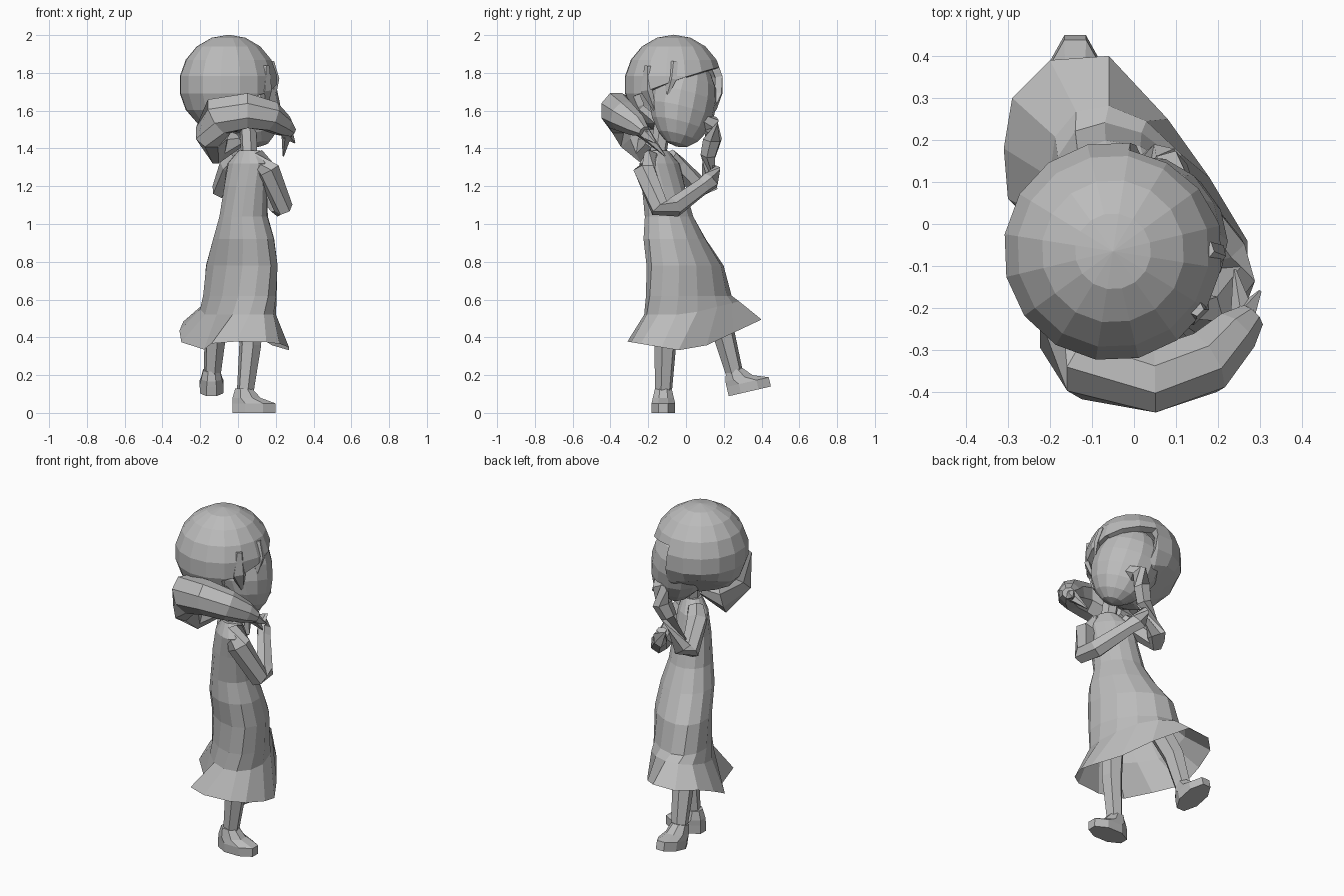
import bpy, bmesh, math
from mathutils import Vector, Matrix

cube = bpy.data.objects.get("Cube")
if cube:
    bpy.data.objects.remove(cube, do_unlink=True)

GREY = (0.5, 0.5, 0.5, 1)
mat = bpy.data.materials.new("plain_grey")
mat.use_nodes = True
mat.diffuse_color = GREY
mat.node_tree.nodes["Principled BSDF"].inputs["Base Color"].default_value = GREY


def finish(name, bm, matrix=Matrix()):
    bmesh.ops.recalc_face_normals(bm, faces=bm.faces)
    mesh = bpy.data.meshes.new(name)
    bm.to_mesh(mesh)
    bm.free()
    mesh.transform(matrix)
    mesh.materials.append(mat)
    obj = bpy.data.objects.new(name, mesh)
    bpy.context.collection.objects.link(obj)
    return obj


def skin(name, rings, caps=(True, True), matrix=Matrix()):
    """Bridge equal-sized rings of points."""
    bm = bmesh.new()
    rows = [[bm.verts.new(p) for p in ring] for ring in rings]
    n = len(rows[0])
    for a, b in zip(rows, rows[1:]):
        for i in range(n):
            j = (i + 1) % n
            bm.faces.new((a[i], a[j], b[j], b[i]))
    for use, row in zip(caps, (rows[0], rows[-1])):
        if use:
            bm.faces.new(row)
    return finish(name, bm, matrix)


def ellipse(z, cx, cy, a, b, yaw=0, n=14, start=0):
    rot = Matrix.Rotation(math.radians(yaw), 3, 'Z')
    return [Vector((cx, cy, z)) + rot @ Vector((a * math.cos(t), b * math.sin(t), 0))
            for t in (2 * math.pi * (i + start) / n for i in range(n))]


def tube(name, path, n=6):
    """Round limb: path of (x, y, z, half width, half thickness)."""
    pts = [Vector(p[:3]) for p in path]
    rings = []
    for i, p in enumerate(path):
        d = (pts[min(i + 1, len(pts) - 1)] - pts[max(i - 1, 0)]).normalized()
        ref = Vector((0, 0, 1)) if abs(d.z) < 0.85 else Vector((1, 1, 0)).normalized()
        u = d.cross(ref).normalized()
        v = u.cross(d)
        rings.append([pts[i] + u * p[4] * math.cos(t) + v * p[3] * math.sin(t)
                      for t in (2 * math.pi * (k + 0.5) / n for k in range(n))])
    return skin(name, rings)


# Dress: flared, open at the bottom, hem swept towards the raised leg
hem = [(-0.2, 0.39), (-0.29, 0.3), (-0.31, 0.18), (-0.3, 0.06), (-0.18, -0.06), (-0.14, -0.25),
       (-0.01, -0.31), (0.15, -0.29), (0.22, -0.24), (0.27, -0.13), (0.27, -0.04), (0.18, 0.11),
       (0.08, 0.25), (-0.06, 0.4)]
rings = [[Vector((x, y, 0.325 + 0.47 * max(0, y - 0.04) + 0.17 * max(0, -y)
                  + 0.4 * max(0, -x - 0.2))) for x, y in hem],
         ellipse(0.52, 0.0, 0.03, 0.275, 0.17, 120),
         ellipse(0.62, 0.01, 0.015, 0.255, 0.16, 126),
         ellipse(0.78, 0.02, -0.005, 0.235, 0.155, 131),
         ellipse(0.92, 0.03, -0.06, 0.185, 0.145, 133),
         ellipse(1.04, 0.03, -0.09, 0.14, 0.12, 133),
         ellipse(1.2, 0.04, -0.12, 0.13, 0.1, 135),
         ellipse(1.32, 0.05, -0.14, 0.13, 0.08, 135),
         ellipse(1.39, 0.06, -0.15, 0.06, 0.05, 135)]
for p in rings[1]:
    p.z += 0.25 * max(0, p.y)
skin("dress", rings, (False, True))

# Neck
tube("neck", [(0.06, -0.15, 1.35, 0.045, 0.045), (0.05, -0.12, 1.56, 0.045, 0.045)])

# Arms: one bent across the chest, one raised to the cheek
tube("crossed_arm", [(0.1, -0.18, 1.36, 0.045, 0.045), (0.16, -0.22, 1.285, 0.065, 0.06),
                     (0.24, -0.14, 1.085, 0.055, 0.05), (0.22, -0.06, 1.09, 0.055, 0.05),
                     (0.11, 0.09, 1.2, 0.045, 0.04), (0.08, 0.13, 1.23, 0.055, 0.04),
                     (0.05, 0.16, 1.3, 0.03, 0.02)])
tube("raised_arm", [(0.0, -0.09, 1.36, 0.045, 0.045), (-0.04, -0.05, 1.31, 0.055, 0.06),
                    (-0.09, 0.09, 1.18, 0.05, 0.05), (-0.06, 0.12, 1.2, 0.055, 0.05),
                    (0.03, 0.12, 1.37, 0.045, 0.045), (0.06, 0.14, 1.45, 0.055, 0.05),
                    (0.08, 0.13, 1.53, 0.055, 0.05), (0.13, 0.06, 1.57, 0.03, 0.025)])

# Legs
tube("standing_leg", [(0.06, -0.1, 0.75, 0.07, 0.07), (0.065, -0.11, 0.36, 0.06, 0.06),
                      (0.035, -0.12, 0.08, 0.042, 0.045)])
tube("raised_leg", [(-0.04, 0.06, 0.75, 0.07, 0.07), (-0.12, 0.2, 0.42, 0.06, 0.06),
                    (-0.14, 0.27, 0.16, 0.042, 0.045)])

# Shoes, blunt at the toe, with the upper sloping down to it
shoe = [ellipse(z, x, 0, a, b, n=8, start=0.5)
        for z, x, a, b in ((0, 0.085, 0.124, 0.067), (0.05, 0.085, 0.124, 0.068),
                           (0.08, 0.045, 0.08, 0.06), (0.13, 0.03, 0.048, 0.048))]
skin("standing_shoe", shoe, matrix=Matrix.Translation((0, -0.12, 0)))
skin("raised_shoe", shoe, matrix=Matrix.Translation((-0.14, 0.255, 0.095))
     @ Matrix.Rotation(math.radians(90), 4, 'Z') @ Matrix.Rotation(math.radians(-13), 4, 'Y'))

# Head frame: local +x is where the face looks
YAW = Matrix.Rotation(math.radians(36), 4, 'Z')

# Face, tilted to one side, with a full jaw
bm = bmesh.new()
bmesh.ops.create_uvsphere(bm, u_segments=14, v_segments=9, radius=1)
for v in bm.verts:
    taper = 1 + 0.1 * min(0, v.co.z)
    v.co = (v.co.x * 0.165 * taper + 0.04 * max(0, -v.co.z), v.co.y * 0.19 * taper, v.co.z * 0.24)
finish("face", bm, Matrix.Translation((0.045, -0.02, 1.64)) @ YAW
       @ Matrix.Rotation(math.radians(-16), 4, 'X'))

# Hair cap: flattened underside on one side, a cut-out for the face, a sideways fringe
bm = bmesh.new()
bmesh.ops.create_uvsphere(bm, u_segments=16, v_segments=9, radius=0.265)
for v in bm.verts:
    v.co.z = max(v.co.z, -0.265 + 0.75 * max(0, v.co.y))
cuts = [((0.1, 0, 0), Vector((1, -0.5, 0.15)).normalized()),
        ((0.2, 0, 0.055), Vector((0.25, 0.25, -1)).normalized())]
for co, no in cuts:
    bmesh.ops.bisect_plane(bm, geom=bm.verts[:] + bm.edges[:] + bm.faces[:],
                           plane_co=co, plane_no=no)
gone = [f for f in bm.faces
        if all((f.calc_center_median() - Vector(co)).dot(no) > 0 for co, no in cuts)]
bmesh.ops.delete(bm, geom=gone, context='FACES')
HEAD = Matrix.Translation((-0.05, -0.065, 1.737)) @ YAW
hair = finish("hair_cap", bm, HEAD)
solid = hair.modifiers.new("thickness", 'SOLIDIFY')
solid.thickness = 0.04
solid.offset = -1

# Lock beside the face and point of the fringe, in the head frame
locks = {"fringe_point": [(0.175, -0.13, 0.12, 0.03, 0.02), (0.185, -0.155, 0.03, 0.04, 0.02),
                          (0.175, -0.175, -0.07, 0.004, 0.004)],
         "side_lock": [(0.08, -0.225, 0.1, 0.02, 0.02), (0.075, -0.235, -0.03, 0.045, 0.02),
                       (0.1, -0.19, -0.15, 0.005, 0.005)]}
for name, path in locks.items():
    tube(name, [(*(HEAD @ Vector(p[:3])), *p[3:]) for p in path], 5)

# Swinging ponytail with split ends
tube("ponytail", [(0.0, -0.17, 1.44, 0.04, 0.05), (-0.1, -0.2, 1.41, 0.1, 0.075),
                  (-0.14, -0.26, 1.48, 0.12, 0.09), (-0.1, -0.335, 1.57, 0.11, 0.09),
                  (0.05, -0.37, 1.6, 0.1, 0.085), (0.17, -0.33, 1.57, 0.085, 0.08),
                  (0.24, -0.26, 1.52, 0.06, 0.06), (0.28, -0.22, 1.49, 0.03, 0.035)], 8)
for name, tip in (("ponytail_outer_tip", (0.3, -0.16, 1.43)),
                  ("ponytail_inner_tip", (0.24, -0.11, 1.36))):
    tube(name, [(0.23, -0.28, 1.53, 0.055, 0.045), (0.26, -0.22, 1.48, 0.035, 0.03),
                (*tip, 0.004, 0.004)], 5)
